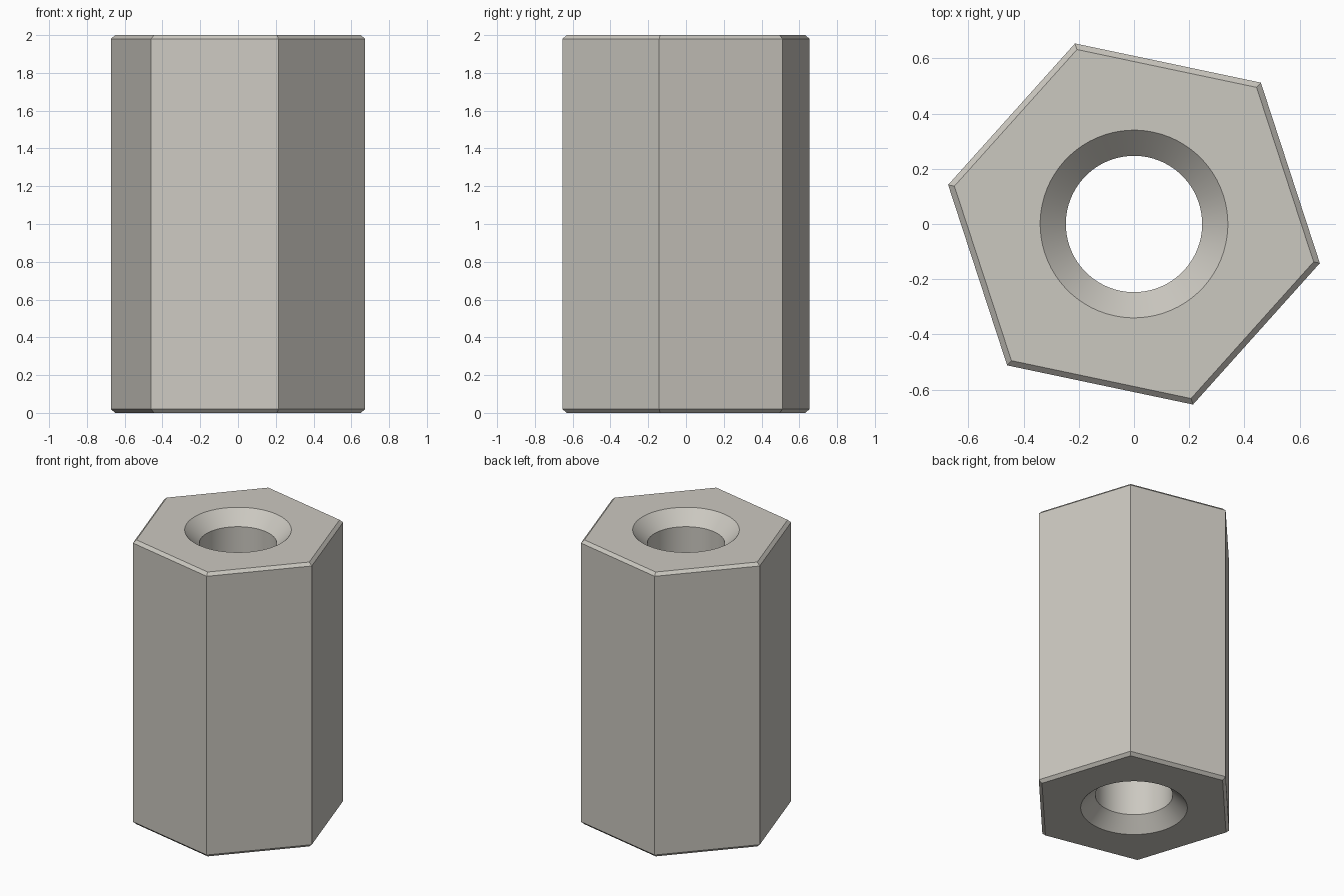
import bpy
import bmesh
import math

cube = bpy.data.objects.get("Cube")
if cube:
    bpy.data.objects.remove(cube, do_unlink=True)

SIDES = 6
STEPS = 12                      # bore segments per hex side
TURN = math.radians(-11.9)      # rotation of the hexagon
HEIGHT = 2.0
HEX_R, CHAMFER = 0.688, 0.02
BORE_R, SINK_R = 0.247, 0.34
SINK = SINK_R - BORE_R

metal = bpy.data.materials.new("warm grey metal")
metal.use_nodes = True
colour = (0.60, 0.58, 0.53, 1.0)
metal.diffuse_color = colour
metal.node_tree.nodes["Principled BSDF"].inputs["Base Color"].default_value = colour

bm = bmesh.new()


def ring(count, radius, z):
    angles = [TURN + math.tau * i / count for i in range(count)]
    return [bm.verts.new((radius * math.cos(a), radius * math.sin(a), z)) for a in angles]


def skin(rings):
    """Join neighbouring rings of equal size with quads."""
    for a, b in zip(rings, rings[1:]):
        n = len(a)
        for i in range(n):
            j = (i + 1) % n
            bm.faces.new((a[i], a[j], b[j], b[i]))


def cap(outer, inner):
    """Flat end face with a round opening, one polygon per hex side."""
    n = len(inner)
    for i in range(SIDES):
        arc = [inner[(i * STEPS + k) % n] for k in range(STEPS, -1, -1)]
        bm.faces.new([outer[i], outer[(i + 1) % SIDES]] + arc)


# Chamfered hexagonal outside
inset_r = HEX_R - CHAMFER / math.cos(math.pi / SIDES)
outside = [ring(SIDES, r, z) for r, z in (
    (inset_r, 0), (HEX_R, CHAMFER), (HEX_R, HEIGHT - CHAMFER), (inset_r, HEIGHT))]
skin(outside)

# Through bore, countersunk at both ends
bore = [ring(SIDES * STEPS, r, z) for r, z in (
    (SINK_R, 0), (BORE_R, SINK), (BORE_R, HEIGHT - SINK), (SINK_R, HEIGHT))]
skin(bore)

# End faces
cap(outside[0], bore[0])
cap(outside[-1], bore[-1])
bmesh.ops.recalc_face_normals(bm, faces=bm.faces)

mesh = bpy.data.meshes.new("hex_standoff")
bm.to_mesh(mesh)
bm.free()
mesh.materials.append(metal)
standoff = bpy.data.objects.new("hex_standoff", mesh)
bpy.context.collection.objects.link(standoff)

bpy.ops.object.select_all(action="DESELECT")
standoff.select_set(True)
bpy.context.view_layer.objects.active = standoff
bpy.ops.object.shade_smooth_by_angle(angle=math.radians(30))
